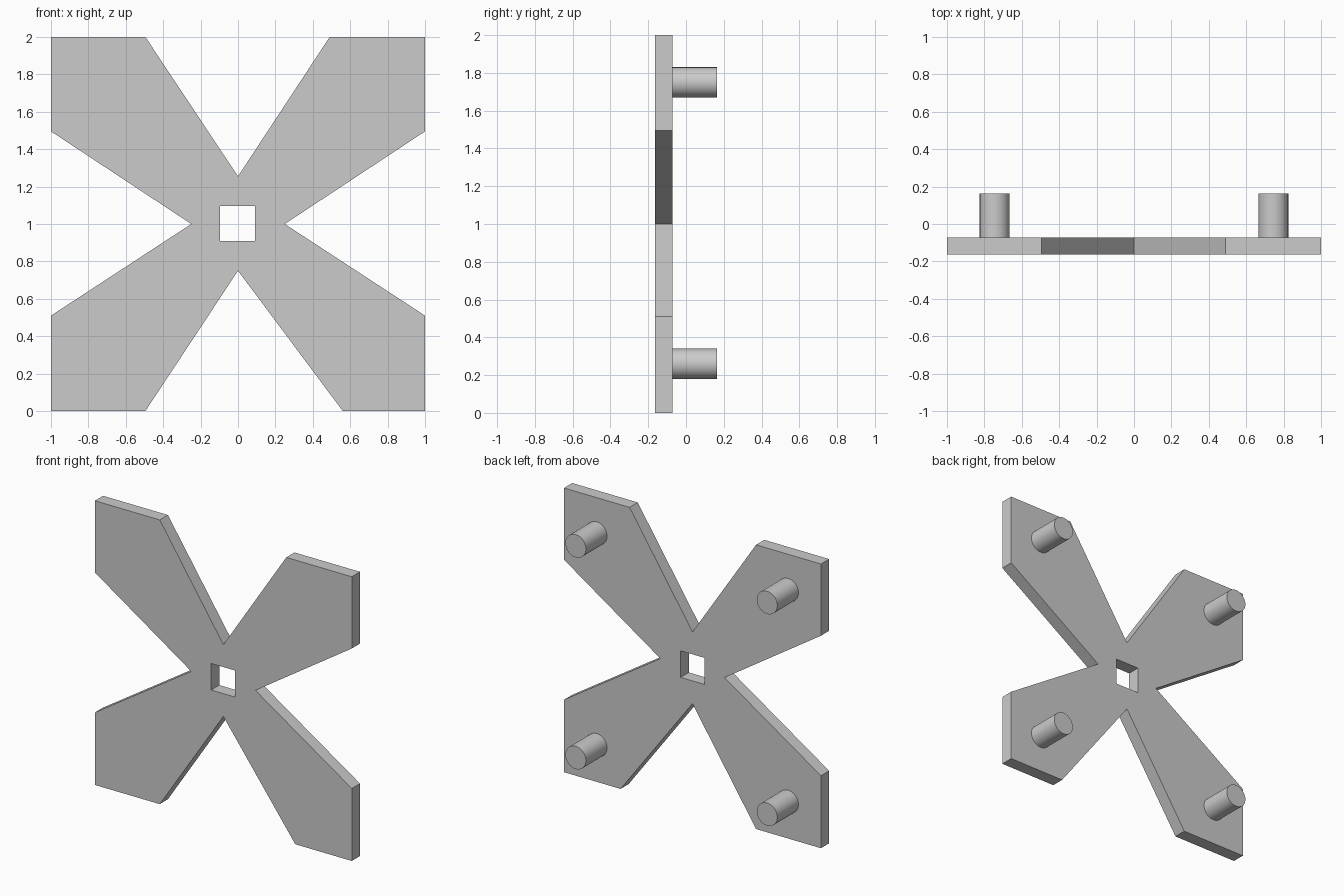
import bpy, bmesh
from math import radians
from mathutils import Matrix

cube = bpy.data.objects.get("Cube")
if cube:
    bpy.data.objects.remove(cube, do_unlink=True)

grey = bpy.data.materials.new("plain grey")
grey.use_nodes = True
colour = (0.6, 0.6, 0.6, 1)
grey.diffuse_color = colour
grey.node_tree.nodes["Principled BSDF"].inputs["Base Color"].default_value = colour

FRONT, BACK, PEG_END = -0.163, -0.072, 0.163


def add_object(name, bm):
    bmesh.ops.recalc_face_normals(bm, faces=bm.faces)
    mesh = bpy.data.meshes.new(name)
    bm.to_mesh(mesh)
    bm.free()
    mesh.materials.append(grey)
    obj = bpy.data.objects.new(name, mesh)
    bpy.context.collection.objects.link(obj)
    return obj


# Four-armed plate with a square hole, extruded from its front profile
outline = [(0, 0.75), (0.56, 0), (1, 0), (1, 0.51), (0.25, 1), (1, 1.495),
           (1, 2), (0.49, 2), (0, 1.255), (-0.495, 2), (-1, 2), (-1, 1.495),
           (-0.25, 1), (-1, 0.51), (-1, 0), (-0.495, 0)]
hole = [(-0.095, 0.91), (0.092, 0.91), (0.092, 1.097), (-0.095, 1.097)]
bm = bmesh.new()
edges = []
for loop in (outline, hole):
    verts = [bm.verts.new((x, FRONT, z)) for x, z in loop]
    edges += [bm.edges.new((v, verts[i - 1])) for i, v in enumerate(verts)]
bmesh.ops.triangle_fill(bm, edges=edges, use_beauty=True)
extruded = bmesh.ops.extrude_face_region(bm, geom=bm.faces[:], use_keep_orig=True)
moved = [g for g in extruded["geom"] if isinstance(g, bmesh.types.BMVert)]
bmesh.ops.translate(bm, verts=moved, vec=(0, BACK - FRONT, 0))
add_object("cross_plate", bm)

# Round pegs on the back of each arm
for side, x in (("right", -0.745), ("left", 0.745)):
    for level, z in (("lower", 0.26), ("upper", 1.75)):
        bm = bmesh.new()
        place = Matrix.Translation((x, (BACK + PEG_END) / 2, z)) @ Matrix.Rotation(radians(90), 4, "X")
        bmesh.ops.create_cone(bm, cap_ends=True, segments=48, radius1=0.08,
                              radius2=0.08, depth=PEG_END - BACK, matrix=place)
        peg = add_object(f"{level}_{side}_peg", bm)
        bpy.ops.object.select_all(action="DESELECT")
        peg.select_set(True)
        bpy.context.view_layer.objects.active = peg
        bpy.ops.object.shade_smooth_by_angle(angle=radians(40))
